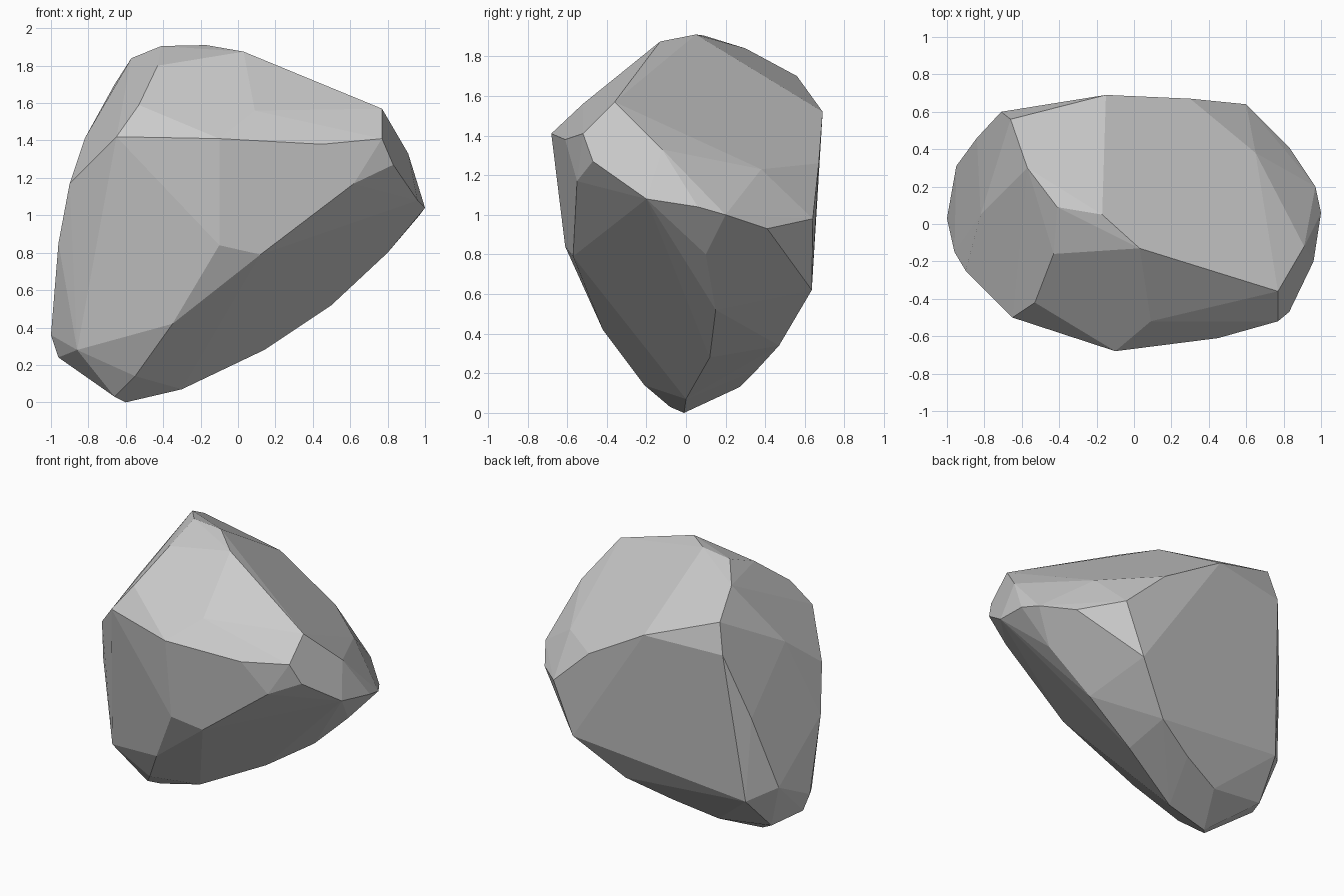
import bpy, bmesh, math

# Faceted boulder: key corners grouped by region, wrapped in a convex hull
crown = [(-.43, -.16, 1.80), (.03, -.13, 1.875), (-.17, .05, 1.91), (-.41, .09, 1.905),
         (-.57, .3, 1.84), (-.66, .56, 1.70), (-.53, -.42, 1.59), (.09, -.52, 1.56)]
right_end = [(.77, -.36, 1.57), (.77, -.52, 1.41), (.83, -.47, 1.27), (.96, -.2, 1.08), (1, .06, 1.04),
             (.97, .2, 1.0), (.65, .38, 1.23), (.83, .41, .93), (.8, .1, .8), (.91, -.12, 1.33),
             (.62, -.55, 1.17)]
front = [(-.1, -.68, 1.41), (-.65, -.5, 1.42), (.45, -.61, 1.38), (-.1, -.61, .84),
         (.12, -.57, .79), (-.35, -.42, .42), (-.55, -.21, .14), (-.66, -.08, .03), (-.86, -.19, .28)]
left = [(-.9, -.25, 1.17), (-.96, -.15, .85), (-1, .03, .36), (-.96, .05, .24), (-.95, .31, .5),
        (-.84, .46, 1.02), (-.8, .47, .42), (-.85, .25, .18), (-.82, .05, 1.41)]
back = [(-.71, .6, 1.49), (-.15, .69, 1.52), (.3, .67, 1.26), (.6, .64, .98), (.45, .635, .62)]
base = [(-.6, -.01, 0), (-.3, 0, .07), (.14, .12, .28), (.15, .47, .34), (-.15, .36, .22),
        (-.45, .27, .13), (.5, .15, .52)]

bm = bmesh.new()
for p in crown + right_end + front + left + back + base:
    bm.verts.new(p)
hull = bmesh.ops.convex_hull(bm, input=bm.verts[:])
loose = {v for v in hull["geom_interior"] + hull["geom_unused"] if isinstance(v, bmesh.types.BMVert)}
bmesh.ops.delete(bm, geom=list(loose), context='VERTS')

# Merge near-coplanar triangles into broad chiselled facets
bmesh.ops.dissolve_limit(bm, angle_limit=math.radians(3), verts=bm.verts[:], edges=bm.edges[:])
bmesh.ops.recalc_face_normals(bm, faces=bm.faces[:])

mesh = bpy.data.meshes.new("boulder")
bm.to_mesh(mesh)
bm.free()
rock = bpy.data.objects.new("boulder", mesh)
bpy.context.collection.objects.link(rock)
